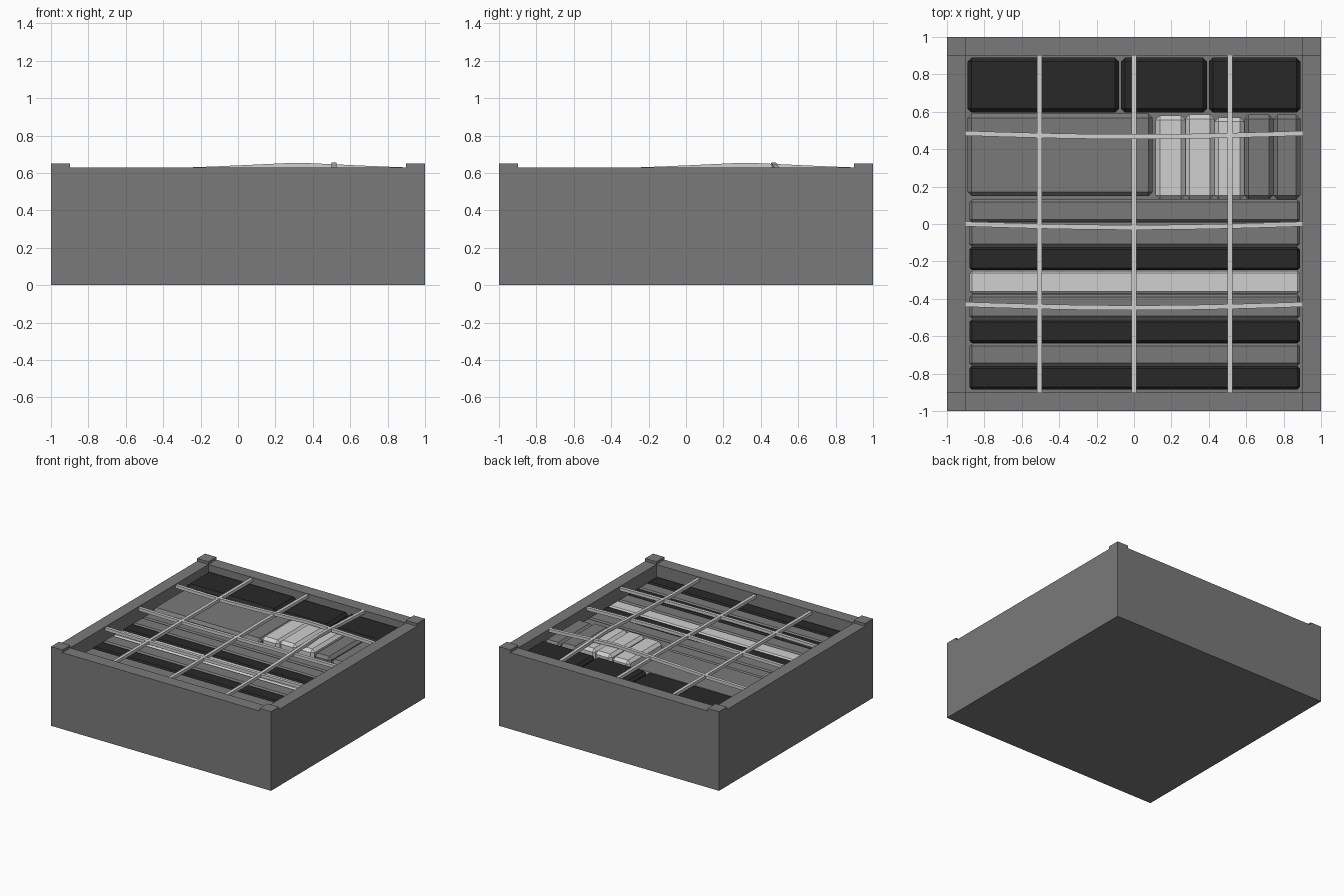
import bpy, bmesh, math

if "Cube" in bpy.data.objects:
    bpy.data.objects.remove(bpy.data.objects["Cube"])


def material(name, v):
    m = bpy.data.materials.new(name)
    m.diffuse_color = (v, v, v, 1)
    m.use_nodes = True
    m.node_tree.nodes["Principled BSDF"].inputs["Base Color"].default_value = m.diffuse_color
    return m


GREY = material("mid grey", 0.195)
DARK = material("charcoal", 0.022)
LIGHT = material("pale grey", 0.63)


def finish(name, bm, mat):
    bmesh.ops.recalc_face_normals(bm, faces=bm.faces)
    me = bpy.data.meshes.new(name)
    bm.to_mesh(me)
    bm.free()
    me.materials.append(mat)
    ob = bpy.data.objects.new(name, me)
    bpy.context.collection.objects.link(ob)
    return ob


def box(name, x0, x1, y0, y1, z0, z1, mat, bevel=0.0):
    bm = bmesh.new()
    bmesh.ops.create_cube(bm, size=1)
    for v in bm.verts:
        v.co = ((x0 + x1) / 2 + v.co.x * (x1 - x0),
                (y0 + y1) / 2 + v.co.y * (y1 - y0),
                (z0 + z1) / 2 + v.co.z * (z1 - z0))
    if bevel:
        bmesh.ops.bevel(bm, geom=bm.edges[:], offset=bevel, segments=1,
                        affect='EDGES', profile=0.5)
    return finish(name, bm, mat)


def cord(name, pts, side, w=0.026, h=0.025):
    """Rectangular strip swept along pts; side is the width direction."""
    bm = bmesh.new()
    rings = []
    for x, y, z in pts:
        rings.append([bm.verts.new((x + side[0] * a * w / 2,
                                    y + side[1] * a * w / 2, z + b * h / 2))
                      for a, b in ((-1, -1), (1, -1), (1, 1), (-1, 1))])
    for r, s in zip(rings, rings[1:]):
        for i in range(4):
            j = (i + 1) % 4
            bm.faces.new((r[i], r[j], s[j], s[i]))
    bm.faces.new(rings[0])
    bm.faces.new(rings[-1])
    return finish(name, bm, LIGHT)


# Open crate: square rings from outer bottom, over the rim, down to the floor
bm = bmesh.new()
rings = [[bm.verts.new((sx * r, sy * r, z))
          for sx, sy in ((-1, -1), (1, -1), (1, 1), (-1, 1))]
         for r, z in ((1, 0), (1, 0.628), (0.897, 0.628), (0.897, 0.06))]
for a, b in zip(rings, rings[1:]):
    for i in range(4):
        j = (i + 1) % 4
        bm.faces.new((a[i], a[j], b[j], b[i]))
bm.faces.new(rings[0])
bm.faces.new(rings[-1])
finish("crate", bm, GREY)

# Raised corner blocks
for sx in (-1, 1):
    for sy in (-1, 1):
        xs, ys = sorted((sx, sx * 0.897)), sorted((sy, sy * 0.897))
        box("corner_block", *xs, *ys, 0.62, 0.65, GREY)

# Long packs lying across the front half
rows = [(0.01, 0.13, GREY), (-0.12, 0.008, GREY), (-0.247, -0.123, DARK),
        (-0.373, -0.25, LIGHT), (-0.505, -0.378, GREY), (-0.637, -0.51, DARK),
        (-0.757, -0.64, GREY), (-0.885, -0.76, DARK)]
for y0, y1, m in rows:
    box("long_pack", -0.88, 0.887, y0, y1, 0.061, 0.54, m, 0.013)

# Large block and upright packs in the middle
box("large_block", -0.89, 0.1, 0.15, 0.59, 0.061, 0.56, GREY, 0.022)
for x0, x1, y1, z, m in [(0.115, 0.275, 0.58, 0.6, LIGHT), (0.275, 0.43, 0.585, 0.61, LIGHT),
                         (0.43, 0.59, 0.57, 0.61, LIGHT), (0.59, 0.745, 0.585, 0.59, GREY),
                         (0.745, 0.89, 0.585, 0.58, GREY)]:
    box("upright_pack", x0, x1, 0.13, y1, 0.061, z, m, 0.023)

# Dark boxes along the back
for x0, x1 in [(-0.89, -0.08), (-0.07, 0.39), (0.4, 0.89)]:
    box("back_box", x0, x1, 0.595, 0.89, 0.061, 0.585, DARK, 0.022)


# Net cords, lifted where they cross the tall packs
def bump(t):
    return max(0, 1 - abs(t - 0.32) / 0.9) ** 1.3


ts = [-0.9 + 0.1 * i for i in range(19)]
for x, lift in ((-0.505, 0), (0, 0.008), (0.513, 0.035)):
    cord("lengthwise_cord", [(x, t, 0.608 + lift * bump(t)) for t in ts], (1, 0))
for y, lift in ((0.485, 0.035), (0, 0.008), (-0.43, 0)):
    cord("crosswise_cord", [(t, y - 0.018 * math.cos(t * math.pi / 1.8), 0.608 + lift * bump(t))
                            for t in ts], (0, 1))
